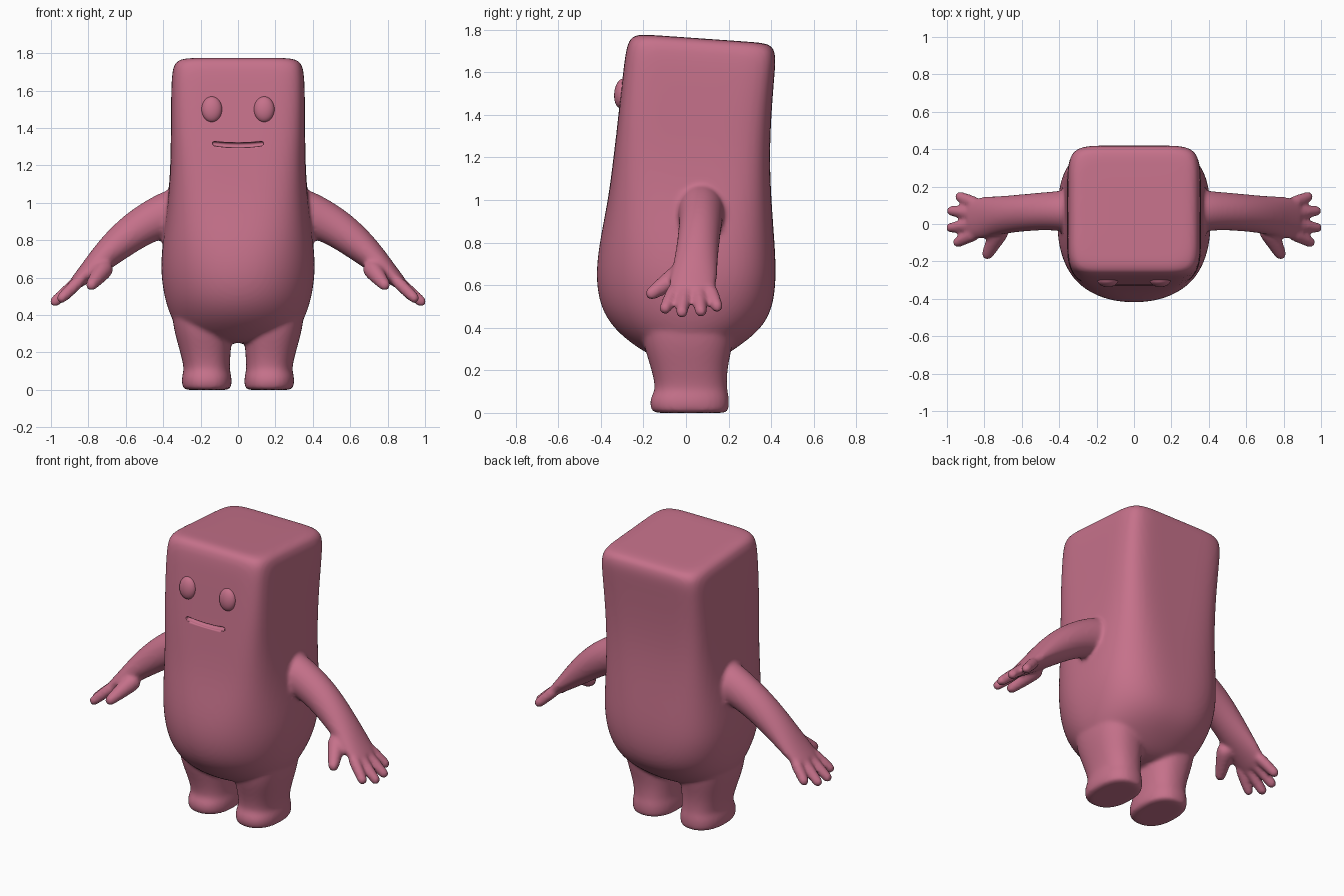
import bpy, bmesh
from math import sin, cos, pi
from mathutils import Vector

if "Cube" in bpy.data.objects:
    bpy.data.objects.remove(bpy.data.objects["Cube"])

pink = bpy.data.materials.new("dusty pink")
pink.use_nodes = True
pink.diffuse_color = (0.56, 0.165, 0.255, 1)
pink.node_tree.nodes["Principled BSDF"].inputs["Base Color"].default_value = pink.diffuse_color

X, Y, Z = Vector((1, 0, 0)), Vector((0, 1, 0)), Vector((0, 0, 1))


def ring(center, u, v, ru, rv, n_neg=2, n_pos=2, count=40):
    """Superellipse ring; squareness may differ on the two sides of v."""
    pts = []
    for i in range(count):
        c, s = cos(2 * pi * i / count), sin(2 * pi * i / count)
        n = n_pos if s > 0 else n_neg
        r = (abs(c) ** n + abs(s) ** n) ** (-1 / n)
        pts.append(center + u * (c * r * ru) + v * (s * r * rv))
    return pts


def loft(bm, rings):
    """Skin a list of equal rings and cap both ends."""
    loops = [[bm.verts.new(p) for p in r] for r in rings]
    for a, b in zip(loops, loops[1:]):
        for i in range(len(a)):
            j = (i + 1) % len(a)
            bm.faces.new((a[i], a[j], b[j], b[i]))
    bm.faces.new(loops[0][::-1])
    bm.faces.new(loops[-1])


def finger(bm, base, tip, r_base, r_tip):
    """Tapered tube with a rounded tip."""
    base, tip = Vector(base), Vector(tip)
    d = (tip - base).normalized()
    u = d.orthogonal().normalized()
    v = d.cross(u)
    steps = [(base, r_base), (base.lerp(tip, 0.5), (r_base + r_tip) / 2), (tip, r_tip)]
    steps += [(tip + d * r_tip * sin(a), r_tip * cos(a)) for a in (0.5, 1.0, 1.45)]
    loft(bm, [ring(p, u, v, r, r, count=16) for p, r in steps])


def finish(name, bm):
    bmesh.ops.recalc_face_normals(bm, faces=bm.faces)
    for f in bm.faces:
        f.smooth = True
    mesh = bpy.data.meshes.new(name)
    bm.to_mesh(mesh)
    bm.free()
    mesh.materials.append(pink)
    ob = bpy.data.objects.new(name, mesh)
    bpy.context.collection.objects.link(ob)
    return ob


body = bmesh.new()

# Torso and head: height, half width, front y, back y, front and back squareness
TORSO = [
    (0.25, 0.12, -0.08, 0.10, 2, 2),
    (0.26, 0.22, -0.15, 0.17, 2, 2),
    (0.32, 0.32, -0.25, 0.26, 2, 2.2),
    (0.40, 0.365, -0.345, 0.36, 2, 2.4),
    (0.50, 0.395, -0.405, 0.41, 2.1, 2.8),
    (0.64, 0.415, -0.426, 0.424, 2.2, 3.2),
    (0.80, 0.402, -0.407, 0.416, 2.6, 3.6),
    (1.00, 0.375, -0.365, 0.40, 3.6, 4.6),
    (1.20, 0.36, -0.34, 0.392, 5, 6),
    (1.40, 0.359, -0.317, 0.40, 7, 7),
    (1.60, 0.357, -0.293, 0.415, 9, 9),
    (1.69, 0.352, -0.28, 0.422, 10, 10),
    (1.735, 0.338, -0.262, 0.412, 10, 10),
    (1.755, 0.305, -0.23, 0.385, 9, 9),
    (1.757, 0.24, -0.17, 0.32, 8, 8),
    (1.757, 0.10, -0.03, 0.18, 6, 6),
]
rings = []
for z, w, front, back, nf, nb in TORSO:
    r = ring(Vector((0, (front + back) / 2, z)), X, Y, w, (back - front) / 2, nf, nb)
    slope = 0.07 * max(0, min(1, (z - 1.4) / 0.3))
    for p in r:
        p.z -= slope * (p.y - 0.09)
    rings.append(r)
loft(body, rings)

# Leg and foot: height, inner x, outer x, front y, back y
LEG = [
    (0.0, 0.09, 0.24, -0.10, 0.14), (0.0, 0.045, 0.285, -0.15, 0.19),
    (0.012, 0.037, 0.297, -0.163, 0.20), (0.05, 0.033, 0.302, -0.172, 0.203),
    (0.085, 0.038, 0.297, -0.16, 0.20), (0.11, 0.045, 0.287, -0.142, 0.192),
    (0.20, 0.04, 0.308, -0.16, 0.192), (0.30, 0.03, 0.338, -0.195, 0.215),
    (0.40, 0.03, 0.355, -0.21, 0.23), (0.50, 0.05, 0.35, -0.20, 0.22),
]

# Arm and palm: centre x, y, z, half breadth, half thickness
ARM = [
    (0.28, 0.07, 0.96, 0.115, 0.13), (0.36, 0.07, 0.945, 0.112, 0.125),
    (0.44, 0.07, 0.915, 0.103, 0.112), (0.54, 0.065, 0.86, 0.10, 0.102),
    (0.64, 0.055, 0.782, 0.10, 0.09), (0.73, 0.045, 0.70, 0.104, 0.072),
    (0.80, 0.035, 0.633, 0.112, 0.053), (0.86, 0.028, 0.578, 0.11, 0.038),
    (0.885, 0.028, 0.555, 0.095, 0.03),
]
FINGERS = [
    ((0.83, 0.105, 0.60), (0.93, 0.145, 0.50)),
    ((0.84, 0.055, 0.595), (0.973, 0.07, 0.478)),
    ((0.84, 0.0, 0.595), (0.978, -0.02, 0.473)),
    ((0.83, -0.045, 0.60), (0.942, -0.097, 0.492)),
]

for side in (1, -1):
    loft(body, [ring(Vector((side * (a + b) / 2, (f + k) / 2, z)), X, Y,
                     (b - a) / 2, (k - f) / 2, 2.4, 2.4, 32) for z, a, b, f, k in LEG])
    centers = [Vector((side * x, y, z)) for x, y, z, _, _ in ARM]
    arm = []
    for i, c in enumerate(centers):
        t = centers[min(i + 1, len(ARM) - 1)] - centers[max(i - 1, 0)]
        arm.append(ring(c, Y, t.cross(Y).normalized(), ARM[i][3], ARM[i][4], count=28))
    loft(body, arm)
    for base, tip in FINGERS:
        finger(body, (side * base[0], *base[1:]), (side * tip[0], *tip[1:]), 0.036, 0.03)
    finger(body, (side * 0.70, 0.0, 0.67), (side * 0.783, -0.16, 0.562), 0.062, 0.033)

body_ob = finish("body", body)

# Mouth groove cutter, curved up slightly at the ends
mouth = bmesh.new()
loft(mouth, [ring(Vector((x, -0.335, 1.308 + 0.5 * x * x)), Y, Z, 0.035, h, 4, 4, 16)
             for x, h in ((-0.135, 0.006), (-0.128, 0.012), (-0.065, 0.013), (0, 0.013),
                          (0.065, 0.013), (0.128, 0.012), (0.135, 0.006))])
cutter = finish("mouth_cutter", mouth)
cutter.hide_render = True
cutter.hide_set(True)

# Blend the limbs into one soft skin, then cut the mouth
sub = body_ob.modifiers.new("round", "SUBSURF")
sub.levels = sub.render_levels = 2
skin = body_ob.modifiers.new("skin", "REMESH")
skin.mode = "VOXEL"
skin.voxel_size = 0.012
skin.use_smooth_shade = True
soft = body_ob.modifiers.new("soften", "SMOOTH")
soft.factor, soft.iterations = 0.5, 6
cut = body_ob.modifiers.new("mouth", "BOOLEAN")
cut.operation, cut.solver, cut.object = "DIFFERENCE", "EXACT", cutter

# Eyes
for side, name in ((1, "left_eye"), (-1, "right_eye")):
    bm = bmesh.new()
    bmesh.ops.create_uvsphere(bm, u_segments=32, v_segments=20, radius=1)
    bmesh.ops.scale(bm, vec=(0.055, 0.035, 0.069), verts=bm.verts)
    eye = finish(name, bm)
    eye.location = (side * 0.14, -0.302, 1.50)
    eye.rotation_euler.x = -0.1
